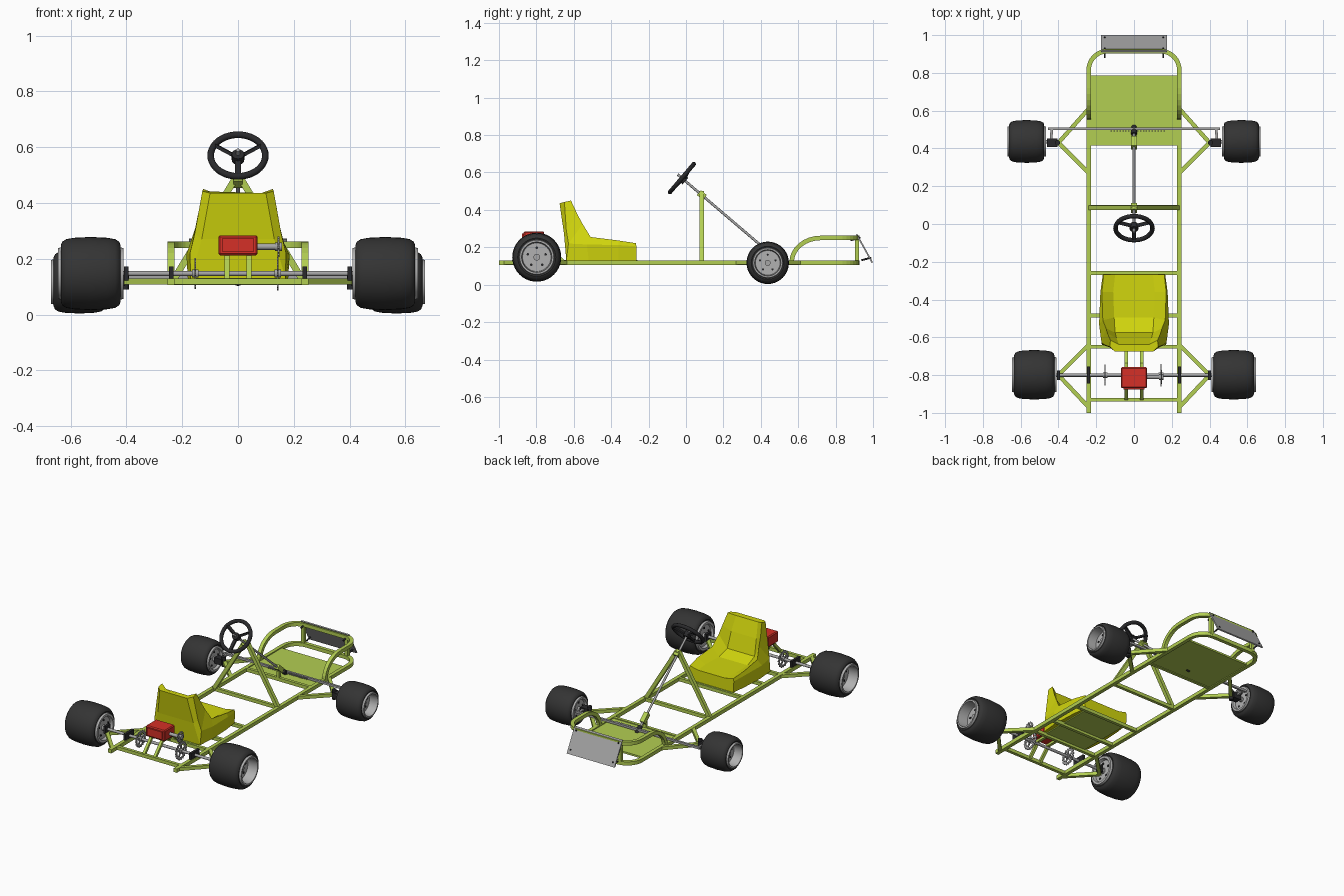
import bpy, bmesh, math
from mathutils import Vector as V

if "Cube" in bpy.data.objects:
    bpy.data.objects.remove(bpy.data.objects["Cube"])


def mat(name, r, g, b):
    m = bpy.data.materials.new(name)
    m.diffuse_color = (r, g, b, 1)
    m.use_nodes = True
    m.node_tree.nodes["Principled BSDF"].inputs["Base Color"].default_value = m.diffuse_color
    return m


GREEN = mat("lime_frame", 0.45, 0.62, 0.085)
YELLOW = mat("yellow_seat", 0.64, 0.67, 0.004)
RED = mat("red_engine", 0.66, 0.03, 0.02)
RUBBER = mat("tyre_rubber", 0.034, 0.034, 0.034)
BLACK = mat("black_metal", 0.022, 0.022, 0.024)
STEEL = mat("grey_steel", 0.38, 0.38, 0.38)
RIM = mat("rim_grey", 0.44, 0.44, 0.44)


def finish(name, bm, m, smooth=False):
    bmesh.ops.remove_doubles(bm, verts=bm.verts, dist=1e-5)
    bmesh.ops.recalc_face_normals(bm, faces=bm.faces)
    me = bpy.data.meshes.new(name)
    bm.to_mesh(me)
    bm.free()
    ob = bpy.data.objects.new(name, me)
    bpy.context.collection.objects.link(ob)
    me.materials.append(m)
    if smooth:
        bpy.ops.object.select_all(action='DESELECT')
        ob.select_set(True)
        bpy.context.view_layer.objects.active = ob
        bpy.ops.object.shade_smooth_by_angle(angle=math.radians(35))
    return ob


def loft(name, rings, m, smooth=False):
    """Skin a list of closed rings and cap both ends."""
    bm = bmesh.new()
    vs = [[bm.verts.new(p) for p in r] for r in rings]
    n = len(vs[0])
    for a, b in zip(vs, vs[1:]):
        for i in range(n):
            j = (i + 1) % n
            bm.faces.new((a[i], a[j], b[j], b[i]))
    bm.faces.new(vs[0])
    bm.faces.new(vs[-1])
    return finish(name, bm, m, smooth)


def sweep(name, pts, m, w=0.024, h=None, sides=4):
    """Square (or round) bar along a path."""
    h = h or w
    pts = [V(p) for p in pts]
    rings = []
    for i, p in enumerate(pts):
        d = (pts[min(i + 1, len(pts) - 1)] - pts[max(i - 1, 0)]).normalized()
        s = d.cross(V((0, 0, 1)))
        s = s.normalized() if s.length > 0.01 else V((1, 0, 0))
        u = s.cross(d)
        if sides == 4:
            off = [(-.5, -.5), (.5, -.5), (.5, .5), (-.5, .5)]
        else:
            off = [(math.cos(t) / 2, math.sin(t) / 2) for t in
                   (2 * math.pi * k / sides for k in range(sides))]
        rings.append([p + s * a * w + u * b * h for a, b in off])
    return loft(name, rings, m, sides > 4)


def rod(name, a, b, m, d):
    return sweep(name, [a, b], m, d, d, 16)


def lathe(name, prof, c, m, sx=1, k=1, segs=40):
    """Spin an (r, x) profile round the x axis at c."""
    bm = bmesh.new()
    vs = [[bm.verts.new((c[0] + sx * k * x, c[1] + k * r * math.cos(t), c[2] + k * r * math.sin(t)))
           for r, x in prof] for t in (2 * math.pi * i / segs for i in range(segs))]
    for i in range(segs):
        a, b = vs[i], vs[(i + 1) % segs]
        for j in range(len(prof) - 1):
            bm.faces.new((a[j], a[j + 1], b[j + 1], b[j]))
    bmesh.ops.dissolve_degenerate(bm, dist=1e-6, edges=bm.edges)
    return finish(name, bm, m, True)


def gear(name, c, r, teeth):
    """Toothed ring with spokes and hub, axis along x."""
    bm = bmesh.new()
    n, loops = teeth * 4, []
    for x, inner in ((-.003, 1), (-.003, 0), (.003, 0), (.003, 1)):
        loops.append([])
        for i in range(n):
            t = 2 * math.pi * i / n
            q = r * 0.7 if inner else (r if i % 4 < 2 else r * 0.88)
            loops[-1].append(bm.verts.new((c[0] + x, c[1] + q * math.cos(t), c[2] + q * math.sin(t))))
    for k in range(4):
        a, b = loops[k], loops[(k + 1) % 4]
        for i in range(n):
            j = (i + 1) % n
            bm.faces.new((a[i], a[j], b[j], b[i]))
    finish(name, bm, STEEL)
    for i in range(5):
        t = 2 * math.pi * i / 5 + 0.3
        sweep(name + "_spoke", [c, (c[0], c[1] + r * .75 * math.cos(t), c[2] + r * .75 * math.sin(t))],
              STEEL, 0.005, 0.012)
    rod(name + "_hub", (c[0] - .012, c[1], c[2]), (c[0] + .012, c[1], c[2]), STEEL, 0.03)


def mirrored(half):
    return half + [(-x, y, z) for x, y, z in reversed(half)]


# Main rails: one loop closed by the rounded nose
Z = 0.118
nose = [(0.14 + 0.1 * math.cos(t), 0.815 + 0.1 * math.sin(t)) for t in (math.pi / 2 * i / 8 for i in range(9))]
sweep("main_rails", mirrored([(0.24, -1, Z)] + [(x, y, Z) for x, y in nose]), GREEN)
# Upper bumper hoop with rising ends
rise = [(0.24, 0.72 - 0.155 * math.cos(t), 0.12 + 0.13 * math.sin(t)) for t in (math.pi / 2 * i / 8 for i in range(9))]
sweep("bumper_hoop", mirrored(rise + [(x, y, 0.25) for x, y in nose]), GREEN)
# Cross members
for y in (-0.93, -0.65, -0.485, -0.26, 0.09, 0.425):
    sweep("cross_member", [(-0.24, y, Z), (0.24, y, Z)], GREEN, 0.02, 0.022)
# Floor and seat pan
sweep("floor_panel", [(0, 0.42, 0.117), (0, 0.785, 0.117)], GREEN, 0.46, 0.012)
sweep("seat_pan", [(0, -0.65, 0.127), (0, -0.26, 0.127)], GREEN, 0.3, 0.008)

for s in (1, -1):
    # Outriggers, bumper posts and steering tower
    for y0, y1 in ((0.61, 0.43), (0.27, 0.43), (-0.64, -0.8), (-0.97, -0.8)):
        sweep("outrigger", [(s * 0.24, y0, Z), (s * 0.4, y1, Z)], GREEN, 0.022)
    sweep("bumper_post", [(s * 0.16, 0.915, Z), (s * 0.16, 0.915, 0.25)], GREEN, 0.022)
    sweep("steering_tower", [(s * 0.235, 0.085, Z), (s * 0.005, 0.085, 0.495)], GREEN, 0.024)
    # Engine stand
    sweep("engine_stand", [(s * 0.04, -0.93, Z), (s * 0.04, -0.85, 0.205),
                           (s * 0.04, -0.74, 0.205), (s * 0.04, -0.65, Z)], GREEN, 0.018)
    # Axle bearings
    for x in (0.24, 0.4):
        sweep("axle_bearing", [(s * x, -0.845 if x < 0.3 else -0.825, 0.147), (s * x, -0.755 if x < 0.3 else -0.775, 0.147)],
              BLACK, 0.016, 0.05)
    # Front knuckle, spindle, steering arm
    sweep("knuckle", [(s * 0.405, 0.43, 0.122), (s * 0.46, 0.43, 0.122)], BLACK, 0.045, 0.04)
    rod("kingpin", (s * 0.405, 0.43, 0.09), (s * 0.405, 0.43, 0.155), BLACK, 0.028)
    rod("spindle", (s * 0.45, 0.435, 0.117), (s * 0.53, 0.435, 0.117), STEEL, 0.02)
    sweep("steering_arm", [(s * 0.44, 0.43, 0.13), (s * 0.435, 0.505, 0.13)], STEEL, 0.014, 0.01)
    # Wheels
    for nm, c, k in (("rear", (s * 0.528, -0.798, 0.147), 1), ("front", (s * 0.568, 0.437, 0.117), 0.865)):
        lathe(nm + "_tyre", [(.088, -.1), (.102, -.107), (.114, -.102), (.123, -.088), (.128, -.06), (.131, 0),
                             (.128, .06), (.123, .088), (.114, .102), (.102, .107), (.088, .1)], c, RUBBER, s, k)
        lathe(nm + "_rim", [(0, -.1), (.07, -.1), (.076, -.118), (.091, -.118), (.094, -.105), (.09, -.1), (.09, .1),
                            (.094, .105), (.091, .118), (.081, .118), (.076, .05), (0, .05)], c, RIM, s, k)
        lathe(nm + "_hub", [(0, -.115), (.018, -.115), (.018, .065), (0, .065)], c, STEEL, s, k, 20)
        for i in range(5):
            t = 2 * math.pi * i / 5 + math.pi / 2
            p = (c[0], c[1] + k * .05 * math.cos(t), c[2] + k * .05 * math.sin(t))
            lathe(nm + "_wheel_bolt", [(0, -.105), (.007, -.105), (.007, .055), (0, .055)], p, BLACK, s, k, 8)
    # Nose plate bolts
    for f in (0.15, 0.85):
        y, z = 0.912 + 0.083 * f, 0.27 - 0.152 * f
        rod("plate_bolt", (s * 0.155, y + 0.008, z + 0.004), (s * 0.155, y - 0.045, z - 0.01), BLACK, 0.01)

# Nose plate and its stays
sweep("nose_plate", [(0, 0.912, 0.27), (0, 0.996, 0.118)], STEEL, 0.35, 0.008)

# Rear axle, sprockets, drive shaft
rod("rear_axle", (-0.5, -0.8, 0.147), (0.5, -0.8, 0.147), STEEL, 0.018)
gear("axle_sprocket", (0.143, -0.8, 0.147), 0.06, 20)
gear("brake_disc", (-0.153, -0.8, 0.147), 0.055, 16)
rod("drive_shaft", (0.06, -0.81, 0.243), (0.15, -0.81, 0.243), STEEL, 0.022)
gear("drive_sprocket", (0.145, -0.81, 0.243), 0.036, 12)

# Engine
eng = sweep("engine_block", [(0, -0.868, 0.248), (0, -0.758, 0.248)], RED, 0.14, 0.072)
bv = eng.modifiers.new("edge", 'BEVEL')
bv.width, bv.segments = 0.006, 1
sweep("engine_head", [(0, -0.876, 0.25), (0, -0.865, 0.25)], RED, 0.11, 0.05)

# Seat: rows of (y, z, half width) for back/bottom, waist, wing top, wing inside
rows = [
    ((-.265, .13, .16), (-.265, .205, .165), (-.268, .222, .16), (-.268, .208, .10)),
    ((-.36, .13, .172), (-.36, .212, .178), (-.36, .236, .17), (-.36, .208, .11)),
    ((-.52, .13, .18), (-.53, .215, .185), (-.51, .255, .165), (-.495, .208, .105)),
    ((-.64, .13, .17), (-.628, .22, .172), (-.553, .325, .148), (-.575, .235, .10)),
    ((-.652, .27, .13), (-.64, .29, .155), (-.58, .375, .14), (-.605, .34, .092)),
    ((-.676, .435, .10), (-.65, .442, .128), (-.615, .45, .125), (-.638, .434, .08)),
]
loft("seat", [[(-x, y, z) for y, z, x in r] + [(x, y, z) for y, z, x in reversed(r)] for r in rows], YELLOW)

# Steering: column, wheel, rack
d = V((0, 0.54, -0.46)).normalized()
up = V((0, -d.z, d.y))
c = V((0, -0.022, 0.570))
rod("steering_column", c - d * 0.03, (0, 0.5, 0.125), STEEL, 0.014)
bpy.ops.mesh.primitive_torus_add(major_radius=0.098, minor_radius=0.012, major_segments=40, minor_segments=10,
                                 location=c, rotation=d.to_track_quat('Z', 'Y').to_euler())
wheel = bpy.context.object
wheel.name = "steering_wheel"
wheel.data.materials.append(BLACK)
bpy.ops.object.shade_smooth()
for a in (150, 30, -90):
    a = math.radians(a)
    sweep("wheel_spoke", [c + d * 0.012, c + (V((1, 0, 0)) * math.cos(a) + up * math.sin(a)) * 0.095], BLACK, 0.02, 0.012)
rod("wheel_hub", c - d * 0.008, c + d * 0.025, BLACK, 0.045)
t = c + d * 0.14
sweep("tower_collar", [t - d * 0.02, t + d * 0.02], GREEN, 0.034)
sweep("column_bracket", [(0, 0.425, Z), (0, 0.425, 0.17)], GREEN, 0.02)
sweep("column_bearing", [(0, 0.405, 0.206), (0, 0.455, 0.163)], GREEN, 0.03)
rod("pinion", (0, 0.475, 0.148), (0, 0.515, 0.114), BLACK, 0.03)
sweep("steering_rack", [(-0.455, 0.505, 0.135), (0.455, 0.505, 0.135)], STEEL, 0.014)
for i in range(19):
    x = -0.12 + i * 0.0155
    sweep("rack_tooth", [(x, 0.495, 0.135), (x, 0.489, 0.135)], STEEL, 0.008, 0.012)
